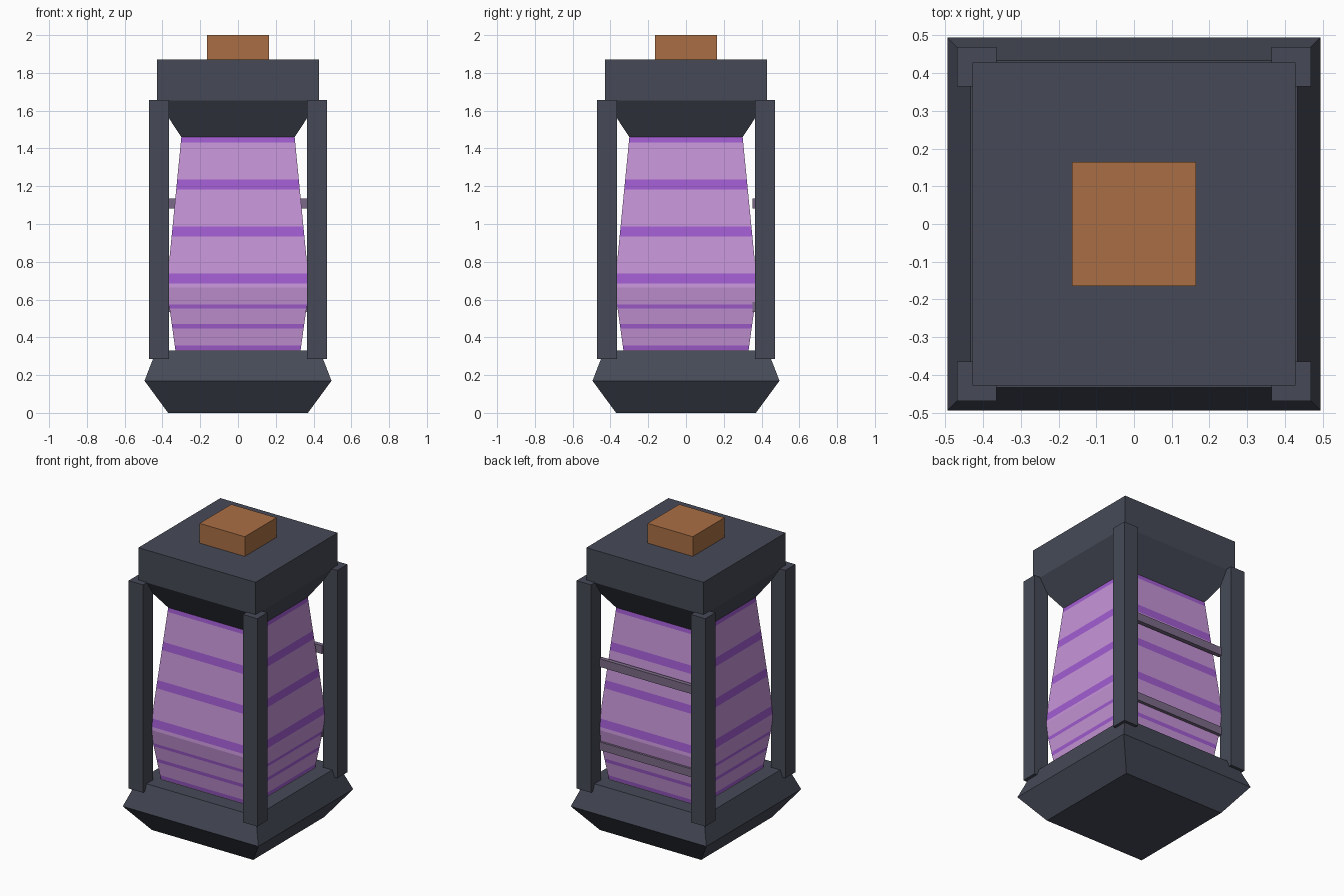
import bpy, bmesh

if "Cube" in bpy.data.objects:
    bpy.data.objects.remove(bpy.data.objects["Cube"])


def material(name, rgb):
    """Flat colour from 0-255 sRGB, stored as linear."""
    m = bpy.data.materials.new(name)
    lin = [(c / 255 / 12.92) if c < 10 else ((c / 255 + 0.055) / 1.055) ** 2.4 for c in rgb]
    m.diffuse_color = (*lin, 1)
    m.use_nodes = True
    m.node_tree.nodes["Principled BSDF"].inputs["Base Color"].default_value = m.diffuse_color
    return m


IRON = material("dark iron", (70, 74, 87))
COPPER = material("copper", (170, 111, 69))
GLASS = material("pale violet glass", (198, 148, 215))
STRIPE = material("violet stripe", (161, 93, 209))
RUNG = material("dusky mauve", (124, 106, 136))


def finish(name, bm, mats):
    bmesh.ops.recalc_face_normals(bm, faces=bm.faces)
    mesh = bpy.data.meshes.new(name)
    bm.to_mesh(mesh)
    bm.free()
    for m in mats:
        mesh.materials.append(m)
    obj = bpy.data.objects.new(name, mesh)
    bpy.context.collection.objects.link(obj)
    return obj


def square_loft(name, profile, mats, rule=None):
    """Stack square rings (z, half width); rule picks material by face height."""
    bm = bmesh.new()
    rings = [[bm.verts.new((sx * h, sy * h, z))
              for sx, sy in ((-1, -1), (1, -1), (1, 1), (-1, 1))] for z, h in profile]
    bm.faces.new(rings[0])
    bm.faces.new(rings[-1])
    for a, b in zip(rings, rings[1:]):
        for i in range(4):
            j = (i + 1) % 4
            f = bm.faces.new((a[i], a[j], b[j], b[i]))
            if rule:
                f.material_index = rule(f.calc_center_median().z)
    return finish(name, bm, mats)


def box(name, lo, hi, mat):
    bm = bmesh.new()
    bmesh.ops.create_cube(bm, size=1)
    for v in bm.verts:
        v.co = [hi[k] if v.co[k] > 0 else lo[k] for k in range(3)]
    return finish(name, bm, [mat])


# Base, cap and top knob
square_loft("base", [(0, 0.37), (0.17, 0.495), (0.33, 0.433)], [IRON])
square_loft("cap", [(1.46, 0.30), (1.655, 0.428), (1.87, 0.428)], [IRON])
square_loft("top_knob", [(1.87, 0.165), (2.0, 0.165)], [COPPER])

# Glass body, sliced at the stripe edges
BANDS = [(0.334, 0.358), (0.446, 0.470), (0.552, 0.573), (0.684, 0.737),
         (0.934, 0.987), (1.183, 1.236), (1.432, 1.46)]


def glass_half(z):
    if z < 0.663:
        return 0.331 + (z - 0.33) * (0.378 - 0.331) / 0.333
    return 0.378 + (z - 0.663) * (0.30 - 0.378) / (1.46 - 0.663)


heights = sorted({0.33, 0.663} | {z for band in BANDS for z in band})
square_loft("glass_body", [(z, glass_half(z)) for z in heights], [GLASS, STRIPE],
            lambda z: int(any(a < z < b for a, b in BANDS)))

# Four corner posts
for sx, side in ((-1, "left"), (1, "right")):
    for sy, end in ((-1, "front"), (1, "back")):
        xs = sorted((sx * 0.365, sx * 0.47))
        ys = sorted((sy * 0.365, sy * 0.47))
        box(f"{end}_{side}_post", (xs[0], ys[0], 0.285), (xs[1], ys[1], 1.657), IRON)

# Two rungs across the back
for name, z in (("lower_rung", 0.56), ("upper_rung", 1.109)):
    box(name, (-0.368, 0.353, z - 0.027), (0.368, 0.381, z + 0.027), RUNG)
